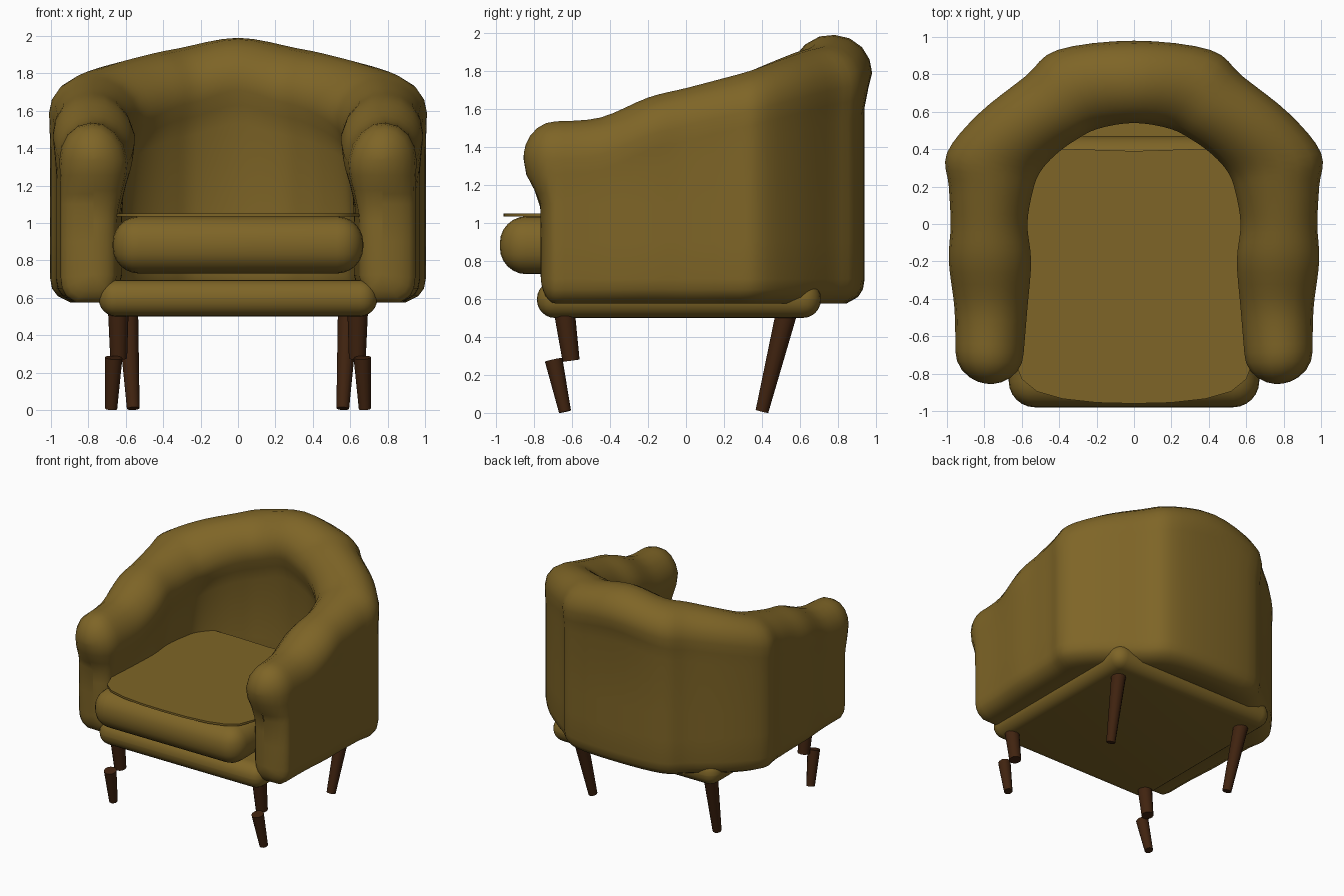
import bpy, bmesh, math
from mathutils import Vector

if "Cube" in bpy.data.objects:
    bpy.data.objects.remove(bpy.data.objects["Cube"])


def material(name, rgb):
    m = bpy.data.materials.new(name)
    m.diffuse_color = (*rgb, 1)
    m.use_nodes = True
    m.node_tree.nodes["Principled BSDF"].inputs["Base Color"].default_value = m.diffuse_color
    return m


FABRIC = material("olive gold fabric", (0.21, 0.13, 0.02))
WOOD = material("dark brown wood", (0.052, 0.017, 0.005))


def finish(bm, name, mat, angle=40):
    bmesh.ops.recalc_face_normals(bm, faces=bm.faces)
    me = bpy.data.meshes.new(name)
    bm.to_mesh(me)
    bm.free()
    ob = bpy.data.objects.new(name, me)
    bpy.context.collection.objects.link(ob)
    me.materials.append(mat)
    bpy.ops.object.select_all(action='DESELECT')
    ob.select_set(True)
    bpy.context.view_layer.objects.active = ob
    bpy.ops.object.shade_smooth_by_angle(angle=math.radians(angle))
    return ob


def padded_box(name, lo, hi, radius):
    bm = bmesh.new()
    bmesh.ops.create_cube(bm, size=1)
    for v in bm.verts:
        v.co = [(a + b) / 2 + c * (b - a) for a, b, c in zip(lo, hi, v.co)]
    bmesh.ops.bevel(bm, geom=bm.edges[:], offset=radius, segments=6,
                    profile=0.5, affect='EDGES')
    return finish(bm, name, FABRIC)


def leg(name, top, bottom, r_top, r_bottom):
    a, b = Vector(top), Vector(bottom)
    bm = bmesh.new()
    bmesh.ops.create_cone(bm, cap_ends=True, segments=12, radius1=r_bottom,
                          radius2=r_top, depth=(a - b).length)
    rot = Vector((0, 0, 1)).rotation_difference(a - b).to_matrix()
    for v in bm.verts:
        v.co = rot @ v.co + (a + b) / 2
    finish(bm, name, WOOD)


# Wraparound arms and back: stations (outer x, y, inner x, y, top height, wall inset)
half = [(0.955, -0.68, 0.59, -0.69, 1.535, .02), (0.96, -0.45, 0.57, -0.45, 1.555, .02),
        (0.99, -0.20, 0.55, -0.20, 1.66, .04), (0.98, 0.00, 0.57, 0.00, 1.71, .02),
        (0.99, 0.20, 0.54, 0.18, 1.76, .02), (1.00, 0.38, 0.50, 0.28, 1.80, .01),
        (0.83, 0.59, 0.42, 0.37, 1.855, .02), (0.58, 0.79, 0.31, 0.45, 1.905, .03),
        (0.41, 0.93, 0.19, 0.51, 1.935, .05), (0.00, 0.98, 0.00, 0.54, 1.99, .09)]
full = half + [(-s[0], s[1], -s[2], s[3], s[4], s[5]) for s in half[-2::-1]]
BOTTOM = 0.575


def catmull(p0, p1, p2, p3, t):
    return [0.5 * (2 * b + (c - a) * t + (2 * a - 5 * b + 4 * c - d) * t * t
                   + (3 * b - a - 3 * c + d) * t ** 3)
            for a, b, c, d in zip(p0, p1, p2, p3)]


stations = []
for i in range(len(full) - 1):
    pts = [full[min(max(i + k, 0), len(full) - 1)] for k in (-1, 0, 1, 2)]
    stations += [catmull(*pts, j / 4) for j in range(4)]
stations.append(list(full[-1]))


def section(s, a=0.0):
    """Ring of points; a (0..90 degrees) rounds off the front end of an arm."""
    ox, oy, ix, iy, h, w = s
    b = BOTTOM
    prof = [(.42, b), (.22 + w, b), (.08 + w, b + .035), (.02 + w, b + .075), (w, b + .13),
            (w, 0.9), (w, 1.1), (w, h - .38), (w / 2, h - .28), (0, h - .2), (.03, h - .13), (.12, h - .065),
            (.27, h - .018), (.45, h), (.63, h - .008), (.80, h - .05), (.93, h - .115),
            (1, h - .2), (.98, h - .28), (.92, h - .36), (.86, h - .46), (.84, 1.0),
            (.84, .72), (.78, b + .04), (.62, b)]
    shrink = math.cos(a)
    ring = []
    for t, z in prof:
        zc = min(max(z, b + .15), h - .19)
        z2 = zc + (z - zc) * shrink
        t2 = 0.5 + (t - 0.5) * shrink
        # roll bulges further forward than the panel below it
        f = min(max((z2 - (h - .46)) / .24, 0), 1)
        f = f * f * (3 - 2 * f)
        y = oy + (iy - oy) * t2 - math.sin(a) * (.08 + .09 * f)
        ring.append((ox + (ix - ox) * t2, y, z2))
    return ring


steps = [math.radians(k) for k in (18, 36, 54, 70, 82, 90)]
rings = ([section(full[0], a) for a in reversed(steps)]
         + [section(s) for s in stations]
         + [section(full[-1], a) for a in steps])
bm = bmesh.new()
grid = [[bm.verts.new(p) for p in r] for r in rings]
n = len(grid[0])
for r0, r1 in zip(grid, grid[1:]):
    for k in range(n):
        bm.faces.new((r0[k], r0[(k + 1) % n], r1[(k + 1) % n], r1[k]))
bmesh.ops.remove_doubles(bm, verts=bm.verts[:], dist=0.0005)
finish(bm, "arms_and_back", FABRIC, 60)

# Seat base and cushion
padded_box("seat_base", (-.745, -.785, .5), (.745, .71, .695), .095)
padded_box("seat_cushion", (-.67, -.98, .73), (.67, .47, 1.035), .14)

# Thin top panel of the cushion with bowed front edge
bm = bmesh.new()
outline = [(-.60, .395), (-.65, .3), (-.65, -.70), (-.60, -.83), (-.52, -.895), (-.38, -.935),
           (-.2, -.955), (0, -.96)]
outline += [(-x, y) for x, y in outline[-2::-1]] + [(.3, .40), (0, .39), (-.3, .40)]
face = bm.faces.new([bm.verts.new((x, y, 1.034)) for x, y in outline])
new = bmesh.ops.extrude_face_region(bm, geom=[face])["geom"]
for v in new:
    if isinstance(v, bmesh.types.BMVert):
        v.co.z = 1.05
finish(bm, "cushion_top_panel", FABRIC, 30)

# Legs: stepped two-piece front legs, single tapered rear legs
for side, x in (("left", -1), ("right", 1)):
    leg(f"front_leg_upper_{side}", (x * .64, -.64, .53), (x * .638, -.605, .275), .055, .045)
    leg(f"front_leg_lower_{side}", (x * .665, -.697, .28), (x * .678, -.637, .006), .047, .032)
    leg(f"rear_leg_{side}", (x * .59, .53, .53), (x * .56, .4, .008), .056, .034)
